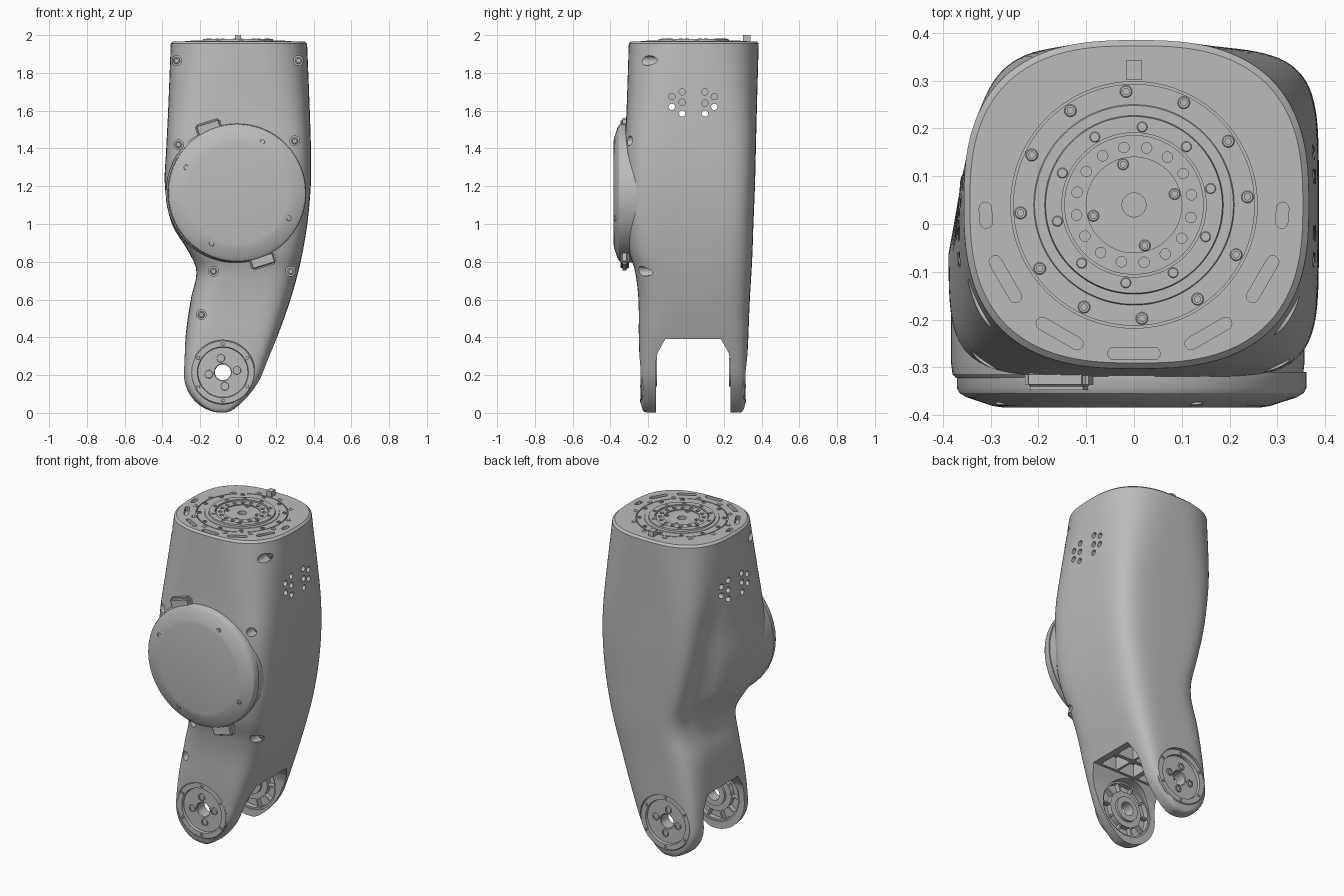
import bpy, bmesh, math
from mathutils import Matrix, Vector
from mathutils.bvhtree import BVHTree

if "Cube" in bpy.data.objects:
    bpy.data.objects.remove(bpy.data.objects["Cube"])

grey = bpy.data.materials.new("metal_grey")
grey.use_nodes = True
grey.diffuse_color = (0.5, 0.5, 0.5, 1)
grey.node_tree.nodes["Principled BSDF"].inputs["Base Color"].default_value = grey.diffuse_color

MID_Y = 0.0375            # plane halfway between the two fork plates
HUB = Vector((-0.08, 0, 0.215))
TOP = Vector((0, 0.04, 0))
COVER = Vector((-.005, 0, 1.165))
FRONT, UP = Vector((0, -1, 0)), Vector((0, 0, 1))
ALONG_X = Matrix(((0, 0, 1, 0), (1, 0, 0, 0), (0, 1, 0, 0), (0, 0, 0, 1)))


# ---------- helpers ----------
def frame(loc, axis):
    return Matrix.Translation(loc) @ Vector(axis).to_track_quat('Z', 'Y').to_matrix().to_4x4()


def polar(centre, radius, degrees, z=0):
    a = math.radians(degrees)
    return Vector((centre.x + radius * math.cos(a), centre.y + radius * math.sin(a), z))


def hub_point(radius, degrees, side, d):
    a = math.radians(degrees)
    return Vector((HUB.x + radius * math.cos(a), MID_Y + side * d, HUB.z + radius * math.sin(a)))


def lathe(bm, profile, mat, n=64, closed=False):
    rings = [[bm.verts.new(mat @ Vector((r * math.cos(math.tau * i / n), r * math.sin(math.tau * i / n), h)))
              for i in range(n)] for r, h in profile]
    pairs = list(zip(rings, rings[1:])) + ([(rings[-1], rings[0])] if closed else [])
    for a, b in pairs:
        for i in range(n):
            j = (i + 1) % n
            bm.faces.new((a[i], a[j], b[j], b[i]))


def cylinder(bm, start, axis, radius, length, n=24):
    bmesh.ops.create_cone(bm, cap_ends=True, segments=n, radius1=radius, radius2=radius, depth=length,
                          matrix=frame(Vector(start) + Vector(axis) * length / 2, axis))


def box(bm, centre, size, rot=Matrix()):
    bmesh.ops.create_cube(bm, size=1, matrix=Matrix.Translation(centre) @ rot @ Matrix.Diagonal((*size, 1)))


def prism(bm, points, mat, low, high):
    a, b = ([bm.verts.new(mat @ Vector((x, y, h))) for x, y in points] for h in (low, high))
    bm.faces.new(a)
    bm.faces.new(b)
    for i in range(len(a)):
        j = (i + 1) % len(a)
        bm.faces.new((a[i], a[j], b[j], b[i]))


def bolt(bm, loc, axis, r):
    lathe(bm, [(0, -r / 2), (r * .5, -r / 2), (r * .5, r * .15), (r * .85, r * .15), (r, 0), (r, -r)],
          frame(loc, axis), 16)


def finish(name, bm):
    bmesh.ops.remove_doubles(bm, verts=bm.verts, dist=1e-5)
    bmesh.ops.recalc_face_normals(bm, faces=bm.faces)
    mesh = bpy.data.meshes.new(name)
    bm.to_mesh(mesh)
    bm.free()
    mesh.materials.append(grey)
    ob = bpy.data.objects.new(name, mesh)
    bpy.context.collection.objects.link(ob)
    return ob


def cut(ob, bm):
    cutter = finish("cutter", bm)
    mod = ob.modifiers.new("cut", 'BOOLEAN')
    mod.operation, mod.solver, mod.object = 'DIFFERENCE', 'EXACT', cutter
    bpy.context.view_layer.objects.active = ob
    bpy.ops.object.modifier_apply(modifier=mod.name)
    bpy.data.objects.remove(cutter)


# ---------- body: lofted sections ----------
# height, left x, right x, front y, back y, rear hollow, corner roundness
SECTIONS = [
    (0, -.29, .05, -.245, .32, 0, .26), (.21, -.288, .132, -.245, .322, 0, .27),
    (.4, -.278, .207, -.25, .33, 0, .36), (.6, -.25, .278, -.252, .338, 0, .44),
    (.75, -.22, .32, -.27, .347, .02, .45), (.85, -.26, .342, -.3, .352, .07, .42),
    (1, -.35, .367, -.322, .357, .13, .38), (1.2, -.387, .385, -.325, .365, .12, .38),
    (1.4, -.38, .386, -.325, .37, .08, .4), (1.6, -.37, .38, -.315, .375, .04, .5),
    (1.955, -.356, .366, -.303, .385, 0, .75)]


def section(z):
    i = max(k for k in range(len(SECTIONS) - 1) if SECTIONS[k][0] <= z)
    p = [SECTIONS[min(max(k, 0), len(SECTIONS) - 1)] for k in range(i - 1, i + 3)]
    span = p[2][0] - p[1][0]
    t = (z - p[1][0]) / span
    out = []
    for c in range(1, 7):
        m1 = (p[2][c] - p[0][c]) / (p[2][0] - p[0][0]) * span
        m2 = (p[3][c] - p[1][c]) / (p[3][0] - p[1][0]) * span
        out.append((2*t**3 - 3*t*t + 1) * p[1][c] + (t**3 - 2*t*t + t) * m1
                   + (3*t*t - 2*t**3) * p[2][c] + (t**3 - t*t) * m2)
    return out


def ring(bm, z, shrink=1.0, lift=0.0, n=128):
    xl, xr, yf, yb, hollow, e = section(z)
    w = math.sqrt(max(0, 1 - ((.21 - z) / .21) ** 2)) if z < .21 else 1
    xl, xr = (HUB.x + (x - HUB.x) * w for x in (xl, xr))
    cx, cy, hx, hy = (xl + xr) / 2, (yf + yb) / 2, (xr - xl) / 2, (yb - yf) / 2 * w ** .06
    verts = []
    for i in range(n):
        c, s = math.cos(math.tau * (i + .5) / n), math.sin(math.tau * (i + .5) / n)
        x = cx + shrink * hx * math.copysign(abs(c) ** e, c)
        y = cy + shrink * hy * math.copysign(abs(s) ** e, s)
        t = min(max((y - .03) / .22, 0), 1)
        x += hollow * t * t * (3 - 2 * t) * max(0, (cx - x) / hx)
        verts.append(bm.verts.new((x, y, z + lift)))
    return verts


bm = bmesh.new()
heights = [.21 * (1 - math.cos(math.pi / 2 * i / 14)) for i in range(1, 15)]
heights += [.21 + 1.745 * i / 56 for i in range(1, 57)]
heights[-1] = 1.955
rings = [ring(bm, z) for z in heights] + [ring(bm, 1.955, .965, .012)]
for a, b in zip(rings, rings[1:]):
    for i in range(len(a)):
        j = (i + 1) % len(a)
        bm.faces.new((a[i], a[j], b[j], b[i]))
bm.faces.new(rings[0])
bm.faces.new(rings[-1])
tree = BVHTree.FromBMesh(bm)
body = finish("leg_body", bm)

# fork opening
bm = bmesh.new()
prism(bm, [(-.16, -.1), (-.16, .27), (-.15, .32), (-.11, .39), (.185, .39), (.225, .32), (.235, .27), (.235, -.1)],
      ALONG_X, -1, 1)
cut(body, bm)

# hub bores, screw wells, side vents, top slots and roof pockets
bm = bmesh.new()
cylinder(bm, (HUB.x, -.6, HUB.z), -FRONT, .17, 1.2, 64)
screws = bmesh.new()
for x, z in [(-.325, 1.865), (.32, 1.865), (-.315, 1.42), (.3, 1.44), (-.13, .75), (.28, .75), (-.195, .52)]:
    hit = tree.ray_cast(Vector((x, -1, z)), -FRONT)[0]
    cylinder(bm, hit + FRONT * .12, -FRONT, .026, .18)
    bolt(screws, hit - FRONT * .052, FRONT, .018)
for y, z, through in [(-.075, 1.675, 0), (-.02, 1.7, 0), (-.02, 1.645, 0), (-.075, 1.62, 1), (-.02, 1.585, 1),
                      (.1, 1.7, 0), (.15, 1.675, 0), (.1, 1.64, 0), (.15, 1.62, 1), (.1, 1.585, 1)]:
    if through:
        cylinder(bm, (-.6, y, z), (1, 0, 0), .017, 1.2, 16)
    else:
        for s in (-1, 1):
            cylinder(bm, (s * .6, y, z), (-s, 0, 0), .017, .32, 16)
cylinder(bm, (0, TOP.y, 1.92), UP, .258, .2, 96)
for angle, length in [(-90, .11), (-60, .11), (-30, .11), (-120, .11), (-150, .11), (-4, .055), (184, .055)]:
    p = polar(TOP, .311, angle)
    r = .013
    half = length / 2 - r
    outline = [(math.cos(a) * r, math.sin(a) * r + (half if k < 7 else -half))
               for k in range(14) for a in [math.pi * (k - (k > 6)) / 6]]
    prism(bm, outline, Matrix.Translation(p) @ Matrix.Rotation(math.radians(angle), 4, 'Z'), 1.94, 2.1)
for x in (-.16, -.02, .105):
    for y in (-.035, .11):
        box(bm, (x, y, .41), (.11, .12, .12))
cut(body, bm)
finish("body_screws", screws)

# ---------- top flange ----------
bm = bmesh.new()
lathe(bm, [(0, 1.935), (.025, 1.935), (.025, 1.967), (.1, 1.967), (.1, 1.973), (.146, 1.973), (.146, 1.964),
           (.151, 1.964), (.151, 1.979), (.185, 1.979), (.187, 1.97), (.208, 1.97), (.21, 1.967), (.253, 1.967),
           (.253, 1.955), (.258, 1.955), (.258, 1.918), (0, 1.918)], Matrix.Translation(TOP), 96)
flange = finish("top_flange", bm)
bm = bmesh.new()
for i in range(16):
    cylinder(bm, polar(TOP, .122, 22.5 * i + 10, 1.962), UP, .011, .05, 16)
cut(flange, bm)

bm = bmesh.new()
for count, radius, offset, z, size in [(12, .238, 4, 1.969, .013), (10, .164, 12, 1.98, .011), (4, .088, 15, 1.969, .012)]:
    for i in range(count):
        bolt(bm, polar(TOP, radius, 360 / count * i + offset, z), UP, size)
finish("flange_bolts", bm)

bm = bmesh.new()
for i in range(12):
    lathe(bm, [(.009, 1.96), (.009, 1.969), (.016, 1.969), (.016, 1.96)],
          Matrix.Translation(polar(TOP, .275, 30 * i + 15)), 20, True)
finish("top_washers", bm)

bm = bmesh.new()
box(bm, (0, .322, 1.975), (.034, .04, .05))
finish("locating_pin", bm)

# ---------- drum housing and round front cover ----------
bm = bmesh.new()
lathe(bm, [(0, .322), (.36, .322), (.367, .314), (.37, .29), (.37, .08), (.355, .02), (.32, -.02), (0, -.02)],
      frame(COVER - Vector((.008, 0, 0)), FRONT), 96)
finish("drum_housing", bm)

bm = bmesh.new()
lathe(bm, [(0, .384), (.27, .384), (.29, .381), (.345, .363), (.36, .354), (.366, .343), (.366, .31), (0, .31)],
      frame(COVER, FRONT), 96)
finish("front_cover", bm)

bm = bmesh.new()
for x, z in [(-.275, 1.3), (.13, 1.435), (.27, 1.03), (-.14, .895)]:
    bolt(bm, (x, -.378, z), FRONT, .014)
finish("cover_screws", bm)

bm = bmesh.new()
for x, z in [(-.155, 1.51), (.13, .805)]:
    box(bm, (x, -.325, z), (.14, .045, .07), Matrix.Rotation(math.radians(-17), 4, 'Y'))
bmesh.ops.bevel(bm, geom=bm.edges[:], offset=.012, segments=3, affect='EDGES')
finish("cover_tabs", bm)

# ---------- joint hubs, one per fork plate ----------
for side, label in ((-1, "front"), (1, "back")):
    axis = Vector((0, side, 0))
    bm = bmesh.new()
    lathe(bm, [(.042, .19), (.042, .258), (.046, .262), (.132, .262), (.135, .278), (.165, .278), (.17, .272),
               (.17, .205), (.16, .205), (.16, .235), (.11, .235), (.11, .205), (.075, .205), (.075, .19)],
          frame((HUB.x, MID_Y, HUB.z), axis), 64, True)
    for i in range(10):
        box(bm, hub_point(.135, 36 * i, side, .222), (.055, .03, .01), Matrix.Rotation(math.radians(-36 * i), 4, 'Y'))
    finish(label + "_hub", bm)
    bm = bmesh.new()
    for i in range(4):
        lathe(bm, [(0, .001), (.013, .001), (.013, .007), (.02, .007), (.022, .004), (.022, -.004)],
              frame(hub_point(.075, 90 * i + 8, side, .262), axis), 20)
    for i in range(6):
        bolt(bm, hub_point(.15, 60 * i + 30, side, .279), axis, .009)
    finish(label + "_hub_bolts", bm)

# ---------- shading ----------
bpy.ops.object.select_all(action='DESELECT')
for ob in bpy.context.scene.objects:
    if ob.type == 'MESH':
        ob.select_set(True)
        bpy.context.view_layer.objects.active = ob
bpy.ops.object.shade_smooth_by_angle(angle=math.radians(30))
